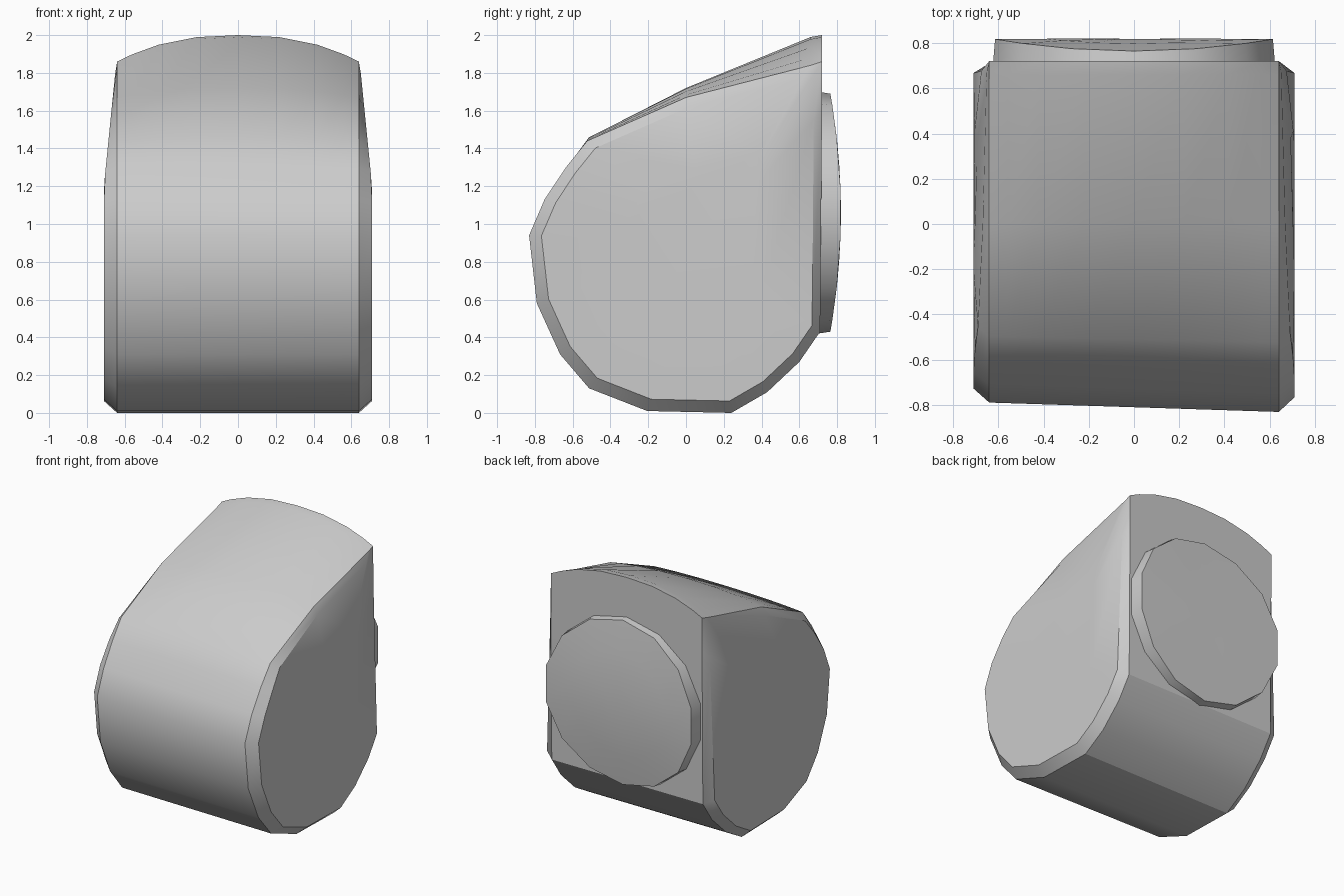
import bpy, bmesh, math

cube = bpy.data.objects.get("Cube")
if cube:
    bpy.data.objects.remove(cube, do_unlink=True)

# Single plain grey
grey = bpy.data.materials.new("plain grey")
grey.use_nodes = True
colour = (0.6, 0.6, 0.6, 1)
grey.diffuse_color = colour
grey.node_tree.nodes["Principled BSDF"].inputs["Base Color"].default_value = colour


def loft(name, rings, angle):
    """Skin a list of closed rings and cap both ends."""
    bm = bmesh.new()
    loops = [[bm.verts.new(p) for p in ring] for ring in rings]
    n = len(loops[0])
    for a, b in zip(loops, loops[1:]):
        for i in range(n):
            j = (i + 1) % n
            bm.faces.new((a[i], a[j], b[j], b[i]))
    bm.faces.new(loops[0])
    bm.faces.new(loops[-1])
    bmesh.ops.recalc_face_normals(bm, faces=bm.faces)
    mesh = bpy.data.meshes.new(name)
    bm.to_mesh(mesh)
    bm.free()
    mesh.materials.append(grey)
    obj = bpy.data.objects.new(name, mesh)
    bpy.context.collection.objects.link(obj)
    bpy.ops.object.select_all(action='DESELECT')
    obj.select_set(True)
    bpy.context.view_layer.objects.active = obj
    bpy.ops.object.shade_smooth_by_angle(angle=math.radians(angle))
    return obj


# Side outline: y, z, and how far the crown rises at mid width
profile = [(-0.2, 0.01, 0), (-0.5, 0.13, 0), (-0.65, 0.31, 0), (-0.77, 0.58, 0),
           (-0.81, 0.94, 0), (-0.73, 1.13, 0), (-0.62, 1.3, 0), (-0.51, 1.44, 0.02),
           (0, 1.67, 0.05), (0.66, 1.84, 0.15), (0.72, 1.86, 0.14), (0.72, 1.6, 0),
           (0.71, 0.43, 0), (0.6, 0.27, 0), (0.43, 0.11, 0), (0.24, 0, 0)]
EDGE = 0.64


def section(x):
    """Full outline at a given width, crowned and slightly skewed at the front."""
    crown = 1 - (abs(x) / EDGE) ** 2.4
    return [(x, y * (1 + 0.04 * x) if y < 0 else y, z + rise * crown)
            for y, z, rise in profile]


def side_ring(sign, scale):
    """Shrunken outline on the side, leaning inward towards the top."""
    ring = []
    for _, y, z in section(sign * EDGE):
        y, z = 0.1 + (y - 0.1) * scale, 0.9 + (z - 0.9) * scale
        lean = min(max((z - 1.2) / 0.6, 0), 1)
        ring.append((sign * (0.71 - 0.06 * lean), y, z))
    return ring


# Main body
widths = [-EDGE, -0.56, -0.42, -0.22, 0, 0.22, 0.42, 0.56, EDGE]
rings = [side_ring(-1, 0.5), side_ring(-1, 0.93)]
rings += [section(x) for x in widths]
rings += [side_ring(1, 0.93), side_ring(1, 0.5)]
loft("body", rings, 30)


# Raised round back plate, bowed from top to bottom
def disc_ring(radius, raised, sides=14):
    ring = []
    for i in range(sides):
        a = 2 * math.pi * (i + 0.5) / sides
        x, dz = radius * math.cos(a), radius * math.sin(a)
        y = 0.82 - 0.14 * dz * dz if raised else 0.7
        ring.append((x, y, 1.06 + dz))
    return ring


loft("back_plate", [disc_ring(0.64, False), disc_ring(0.63, True),
                    disc_ring(0.4, True), disc_ring(0.15, True)], 30)
